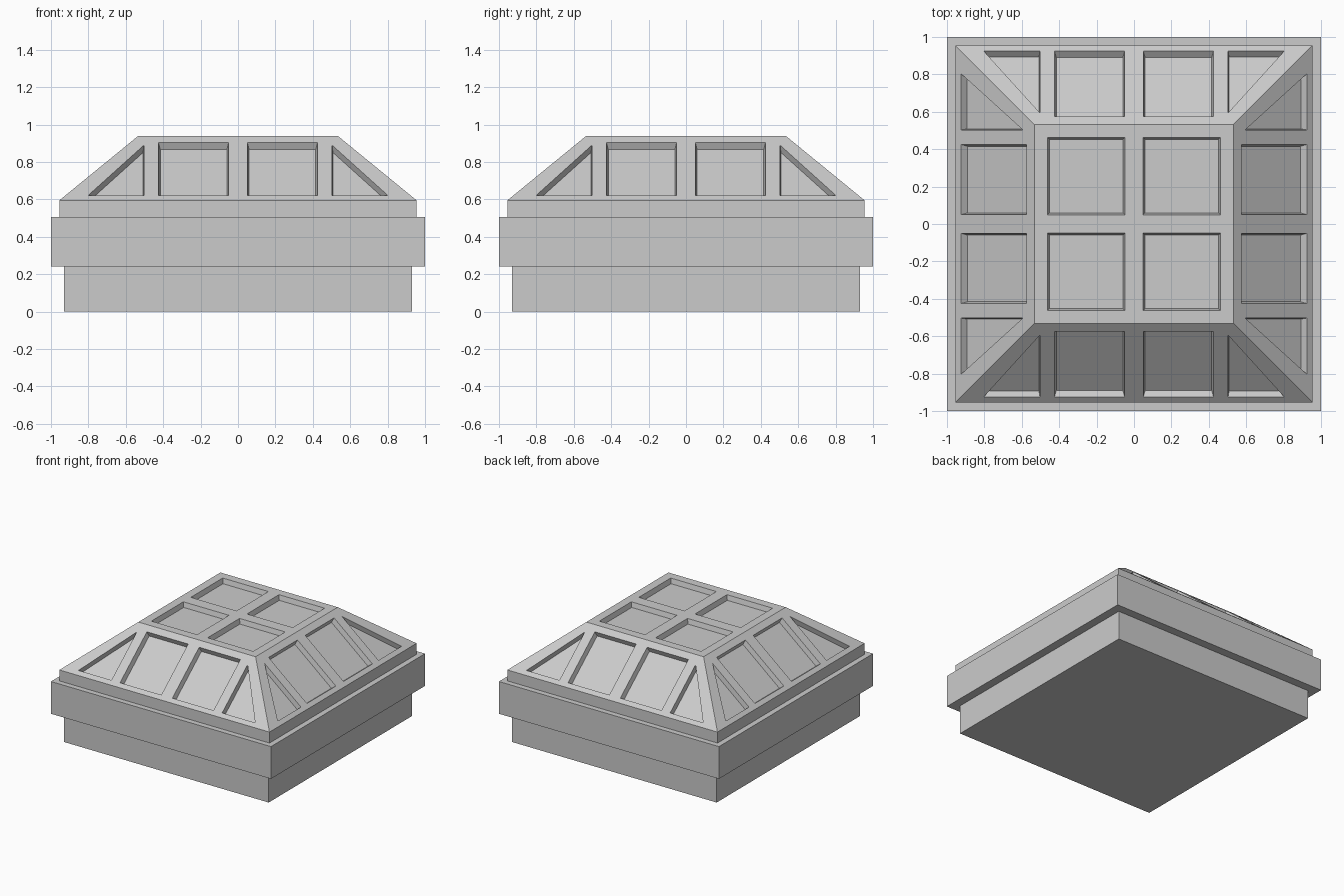
import bpy, bmesh
from mathutils import Vector, Matrix
from math import pi

if "Cube" in bpy.data.objects:
    bpy.data.objects.remove(bpy.data.objects["Cube"])

DEPTH, LIFT, TAPER = 0.04, 0.02, 0.05


def make_object(name, bm):
    bmesh.ops.recalc_face_normals(bm, faces=bm.faces)
    mesh = bpy.data.meshes.new(name)
    bm.to_mesh(mesh)
    bm.free()
    obj = bpy.data.objects.new(name, mesh)
    bpy.context.collection.objects.link(obj)
    return obj


def bridge(bm, loops):
    """Close a stack of matching vertex loops into a solid."""
    n = len(loops[0])
    for a, b in zip(loops, loops[1:]):
        for i in range(n):
            j = (i + 1) % n
            bm.faces.new((a[i], a[j], b[j], b[i]))
    bm.faces.new(loops[0][::-1])
    bm.faces.new(loops[-1])


def square_stack(name, levels):
    """Solid from square cross-sections given as (half width, z)."""
    bm = bmesh.new()
    bridge(bm, [[bm.verts.new((x * h, y * h, z))
                 for x, y in ((-1, -1), (1, -1), (1, 1), (-1, 1))]
                for h, z in levels])
    return make_object(name, bm)


def recess(bm, points, normal):
    """Tapered prism sunk into the face along its normal."""
    centre = sum(points, Vector()) / len(points)
    loops = []
    for offset in (-DEPTH, LIFT):
        scale = 1 + TAPER * offset / DEPTH
        loops.append([bm.verts.new(centre + (p - centre) * scale + normal * offset)
                      for p in points])
    bridge(bm, loops)


# Square base and the wider collar above it
square_stack("base", [(0.93, 0), (0.93, 0.24)])
square_stack("collar", [(1.0, 0.24), (1.0, 0.505)])

# Cap with a sloped roof
RIM, TOP, Z0, Z1 = 0.955, 0.533, 0.595, 0.94
cap = square_stack("panelled_cap", [(RIM, 0.505), (RIM, Z0), (TOP, Z1)])

# Recessed panels: four on the flat top, four on each slope
bm = bmesh.new()
for sx in (-1, 1):
    for sy in (-1, 1):
        recess(bm, [Vector((sx * x, sy * y, Z1)) for x, y in
                    ((0.048, 0.048), (0.463, 0.048), (0.463, 0.463), (0.048, 0.463))],
               Vector((0, 0, 1)))

run, rise = RIM - TOP, Z1 - Z0
slope_normal = Vector((0, -rise, run)).normalized()
panel = ((0.05, 0.62), (0.425, 0.62), (0.425, 0.905), (0.05, 0.905))
corner = ((0.503, 0.62), (0.803, 0.62), (0.503, 0.89))
for k in range(4):
    rot = Matrix.Rotation(k * pi / 2, 3, 'Z')
    for side in (-1, 1):
        for shape in (panel, corner):
            pts = [rot @ Vector((side * x, -RIM + (z - Z0) * run / rise, z))
                   for x, z in shape]
            recess(bm, pts, rot @ slope_normal)
cutter = make_object("panel_cutters", bm)
cutter.hide_render = True
cutter.hide_viewport = True

mod = cap.modifiers.new("recessed_panels", 'BOOLEAN')
mod.operation = 'DIFFERENCE'
mod.solver = 'EXACT'
mod.object = cutter
